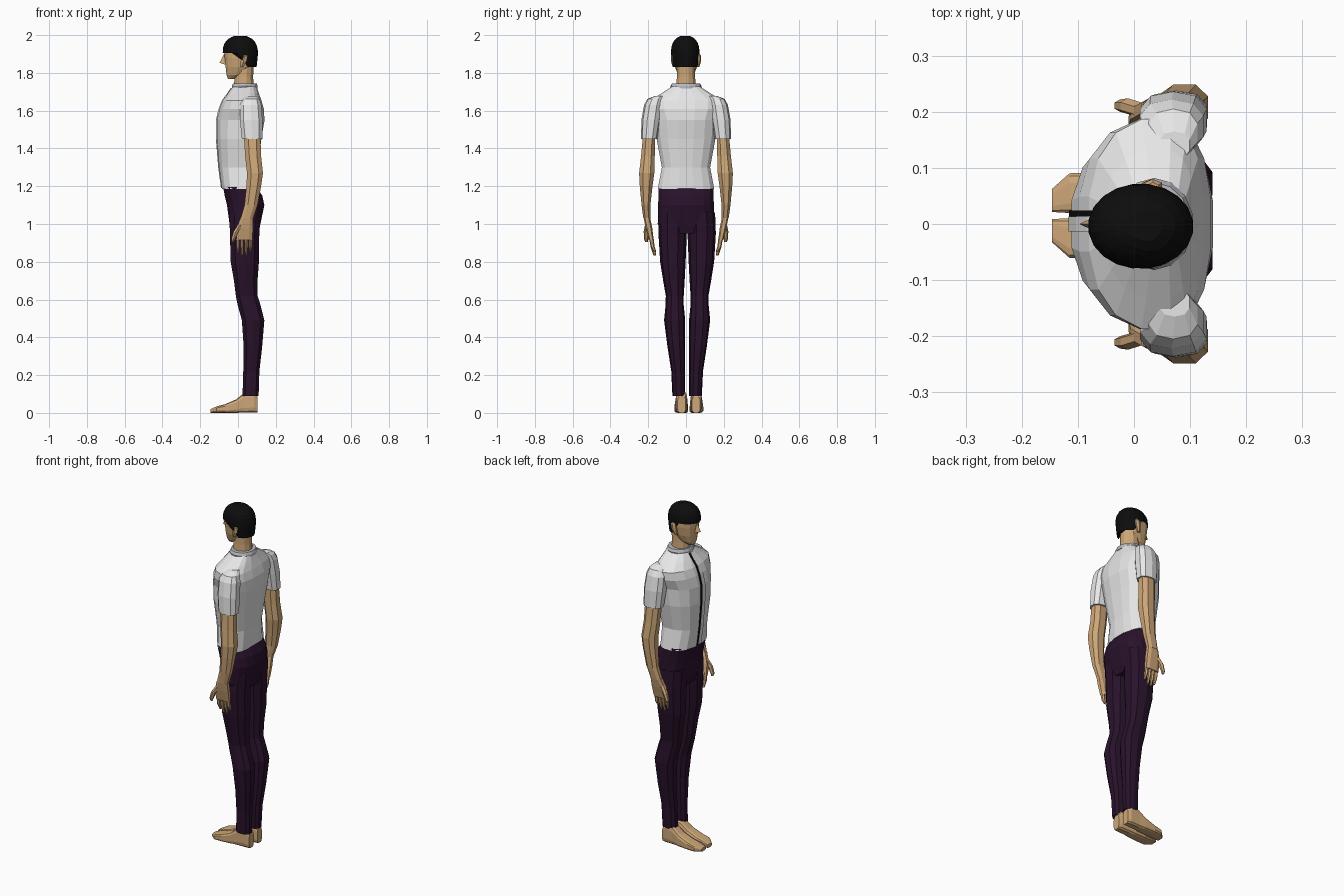
import bpy, bmesh, math
from mathutils import Vector


def material(name, rgb):
    m = bpy.data.materials.new(name)
    m.diffuse_color = (*rgb, 1)
    return m


SKIN = material("skin", (0.62, 0.39, 0.19))
SHIRT = material("shirt_white", (0.80, 0.80, 0.80))
COLLAR = material("collar_grey", (0.50, 0.50, 0.55))
PANTS = material("trouser_plum", (0.022, 0.006, 0.024))
BLACK = material("black", (0.004, 0.004, 0.004))


def finish(bm, name, mat):
    bmesh.ops.recalc_face_normals(bm, faces=bm.faces)
    me = bpy.data.meshes.new(name)
    bm.to_mesh(me)
    bm.free()
    me.materials.append(mat)
    ob = bpy.data.objects.new(name, me)
    bpy.context.collection.objects.link(ob)
    return ob


def skin_rings(bm, rings):
    rows = [[bm.verts.new(p) for p in r] for r in rings]
    n = len(rows[0])
    for a, b in zip(rows, rows[1:]):
        for i in range(n):
            j = (i + 1) % n
            bm.faces.new((a[i], a[j], b[j], b[i]))
    bm.faces.new(rows[0])
    bm.faces.new(rows[-1])


def loft(name, mat, rings, n=10, mid=0.5, power=2.0, axis="z", side=1, dy=0.0):
    """Rings are (t, a0, a1, y0, y1); a is x for a z loft and z for an x loft."""
    out = []
    for t, a0, a1, y0, y1 in rings:
        am, ym, hw = a0 + (a1 - a0) * mid, (y0 + y1) / 2, (y1 - y0) / 2
        pts = []
        for i in range(n):
            ang = 2 * math.pi * (i + 0.5) / n
            c, s = math.cos(ang), math.sin(ang)
            c = math.copysign(abs(c) ** (2 / power), c)
            s = math.copysign(abs(s) ** (2 / power), s)
            a = am + c * ((a1 - am) if c > 0 else (am - a0))
            y = side * (ym + s * hw) + dy
            pts.append((a, y, t) if axis == "z" else (t, y, a))
        out.append(pts)
    bm = bmesh.new()
    skin_rings(bm, out)
    return finish(bm, name, mat)


def sym(rings):
    return [(z, a, b, -w, w) for z, a, b, w in rings]


# Shirt body, widest towards the back at the shoulders
loft("shirt_body", SHIRT, sym([
    (1.185, -0.087, 0.105, 0.152), (1.30, -0.102, 0.108, 0.130),
    (1.45, -0.114, 0.125, 0.158), (1.55, -0.114, 0.142, 0.165),
    (1.61, -0.100, 0.138, 0.190), (1.655, -0.082, 0.125, 0.190),
    (1.69, -0.056, 0.112, 0.135), (1.73, -0.028, 0.098, 0.072)]),
    n=16, mid=0.62, power=2.4)

# Stand-up collar and neck
loft("collar", COLLAR, sym([(1.718, -0.034, 0.106, 0.080), (1.73, -0.034, 0.106, 0.082),
                            (1.745, -0.028, 0.100, 0.074)]), n=14)
loft("neck", SKIN, sym([(1.70, -0.025, 0.085, 0.055), (1.78, -0.02, 0.082, 0.050),
                        (1.86, -0.01, 0.085, 0.050)]), n=12)


# Front placket and its dark edge, following the chest line
def strip(name, mat, y0, y1, out):
    path = [(1.19, -0.085), (1.30, -0.100), (1.45, -0.112), (1.55, -0.112),
            (1.61, -0.098), (1.655, -0.080), (1.69, -0.054), (1.72, -0.034)]
    bm = bmesh.new()
    skin_rings(bm, [[(x - out, y0, z), (x - out, y1, z), (x + 0.004, y1, z), (x + 0.004, y0, z)]
                    for z, x in path])
    finish(bm, name, mat)


strip("placket", SHIRT, -0.013, 0.013, 0.005)
strip("placket_edge", BLACK, 0.013, 0.024, 0.004)

# Hips of the trousers
loft("trouser_hips", PANTS, sym([
    (0.95, -0.035, 0.105, 0.125), (1.00, -0.046, 0.120, 0.152), (1.10, -0.060, 0.141, 0.150),
    (1.15, -0.072, 0.130, 0.148), (1.195, -0.080, 0.100, 0.147)]),
    n=16, power=2.5)

# Head: jaw to crown
loft("head", SKIN, sym([
    (1.768, -0.054, -0.020, 0.020), (1.79, -0.062, 0.040, 0.042), (1.83, -0.067, 0.078, 0.058),
    (1.88, -0.072, 0.092, 0.066), (1.92, -0.074, 0.094, 0.067), (1.965, -0.050, 0.070, 0.050)]),
    n=14, power=2.3)

# Wedge nose
bm = bmesh.new()
v = [bm.verts.new(p) for p in ((-0.074, 0, 1.90), (-0.097, 0, 1.853), (-0.062, 0.017, 1.842),
                               (-0.062, -0.017, 1.842), (-0.055, 0, 1.88))]
for f in ((0, 1, 2), (0, 3, 1), (1, 3, 2), (0, 2, 4), (0, 4, 3), (2, 3, 4)):
    bm.faces.new([v[i] for i in f])
finish(bm, "nose", SKIN)

# Hair cap: short at the forehead, low at the nape
bm = bmesh.new()
rings = []
N = 20
for k in range(1, 9):
    pts = []
    for i in range(N):
        a = 2 * math.pi * (i + 0.5) / N
        back = max(0.0, min(1.0, (math.cos(a) + 0.15) / 0.6))
        low = 1.905 + (1.83 - 1.905) * back
        u = k / 8
        z = 2.0 - (2.0 - low) * u ** 1.6
        h = max(0.0, min(1.0, (z - 1.91) / 0.09))
        r = math.sqrt(max(0.0, 1 - h ** 2.4))
        if z < 1.89:
            r -= (1.89 - z) * 1.2
        pts.append((0.012 + 0.094 * r * math.cos(a), -0.004 + 0.076 * r * math.sin(a), z))
    rings.append(pts)
skin_rings(bm, rings)
finish(bm, "hair", BLACK)

# Paired parts
for side, tag in ((1, "left"), (-1, "right")):
    loft(tag + "_ear", SKIN, [(1.83, 0.010, 0.030, 0.055, 0.070), (1.86, 0.012, 0.045, 0.055, 0.079),
                              (1.89, 0.016, 0.052, 0.055, 0.080), (1.90, 0.022, 0.045, 0.055, 0.074)],
         n=6, side=side)

    loft(tag + "_sleeve", SHIRT, [
        (1.45, 0.018, 0.132, 0.152, 0.238), (1.55, 0.008, 0.132, 0.135, 0.236),
        (1.63, 0.008, 0.126, 0.125, 0.222), (1.662, 0.025, 0.115, 0.120, 0.205),
        (1.678, 0.045, 0.100, 0.115, 0.165)], side=side, power=2.5)

    loft(tag + "_arm", SKIN, [
        (1.47, 0.028, 0.122, 0.160, 0.230), (1.36, 0.035, 0.125, 0.163, 0.240),
        (1.27, 0.045, 0.135, 0.165, 0.251), (1.20, 0.042, 0.125, 0.175, 0.247),
        (1.10, 0.032, 0.106, 0.187, 0.237), (1.03, 0.012, 0.082, 0.188, 0.227)],
        n=8, side=side, power=2.4)

    loft(tag + "_palm", SKIN, [
        (1.035, 0.012, 0.082, 0.189, 0.226), (0.98, -0.008, 0.082, 0.178, 0.215),
        (0.915, -0.012, 0.078, 0.170, 0.198)], n=8, side=side, power=3)

    # Four fingers and a thumb
    for i, tip in enumerate((0.848, 0.832, 0.835, 0.855)):
        x = -0.010 + 0.022 * i
        loft(f"{tag}_finger_{i + 1}", SKIN, [
            (0.93, x, x + 0.020, 0.172, 0.196), (0.88, x + 0.001, x + 0.019, 0.166, 0.188),
            (tip, x + 0.005, x + 0.016, 0.158, 0.172)], n=6, side=side)
    loft(tag + "_thumb", SKIN, [
        (1.00, 0.000, 0.030, 0.188, 0.216), (0.96, -0.026, 0.004, 0.196, 0.224),
        (0.92, -0.036, -0.014, 0.200, 0.222), (0.905, -0.032, -0.020, 0.202, 0.216)], n=6, side=side)

    # Trouser leg
    loft(tag + "_trouser_leg", PANTS, [
        (1.06, -0.050, 0.125, 0.004, 0.148), (0.95, -0.046, 0.116, 0.002, 0.152),
        (0.80, -0.042, 0.114, 0.008, 0.143), (0.70, -0.024, 0.106, 0.013, 0.127),
        (0.62, -0.014, 0.106, 0.018, 0.113), (0.57, -0.004, 0.122, 0.018, 0.114),
        (0.49, 0.018, 0.142, 0.010, 0.122), (0.35, 0.028, 0.130, 0.010, 0.104),
        (0.22, 0.026, 0.115, 0.011, 0.084), (0.09, 0.022, 0.111, 0.010, 0.078)],
        side=side, dy=0.006, power=2.4)

    # Bare foot, heel to toe
    loft(tag + "_foot", SKIN, [
        (0.104, 0.000, 0.085, 0.016, 0.060), (0.085, 0.000, 0.115, 0.010, 0.068),
        (0.030, 0.000, 0.105, 0.008, 0.070), (-0.010, 0.000, 0.072, 0.006, 0.074),
        (-0.070, 0.000, 0.046, 0.004, 0.077), (-0.115, 0.000, 0.034, 0.004, 0.076),
        (-0.146, 0.000, 0.020, 0.006, 0.048)],
        n=12, axis="x", side=side, dy=0.015, power=4)
